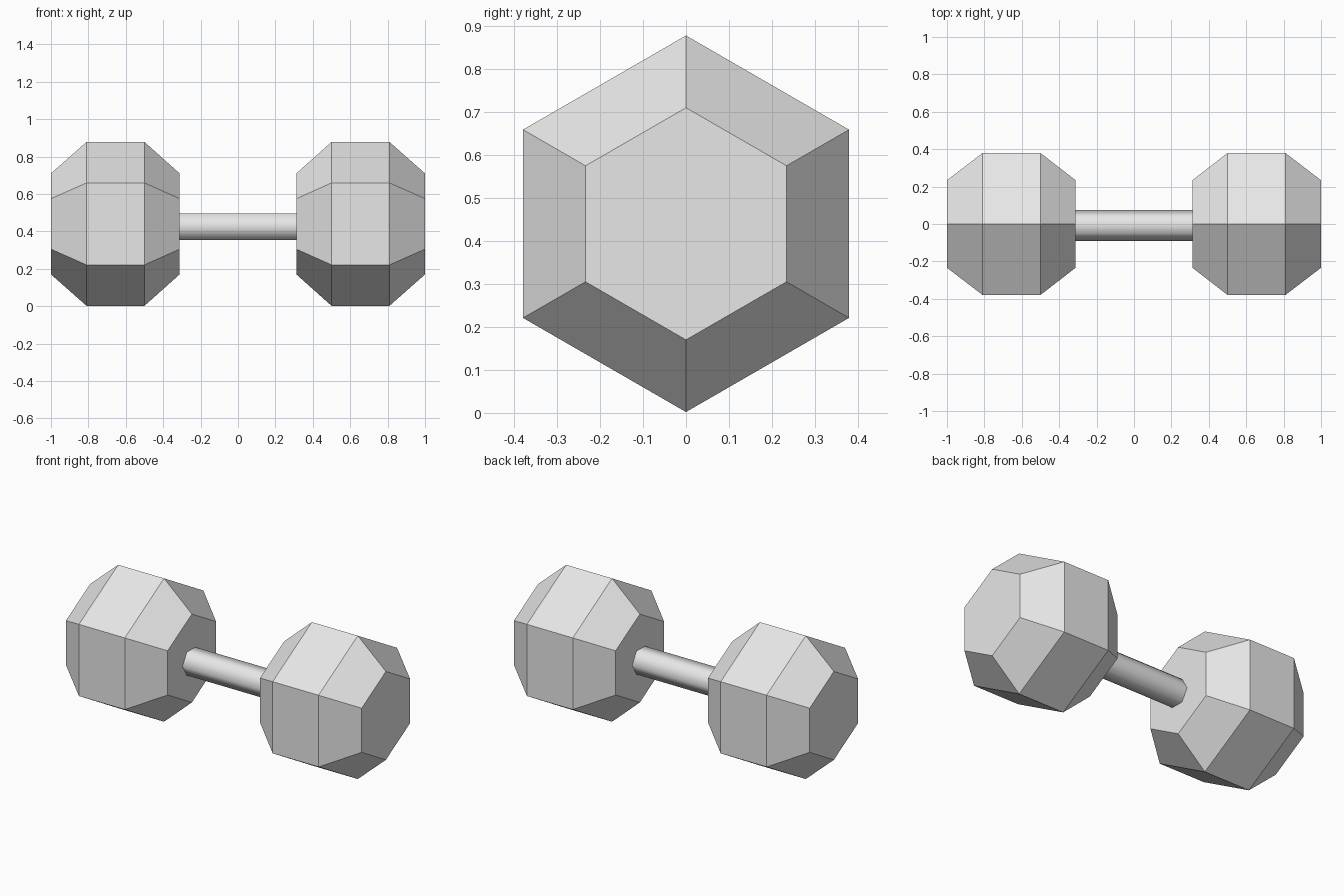
import bpy
import bmesh
from math import cos, sin, pi

cube = bpy.data.objects.get("Cube")
if cube:
    bpy.data.objects.remove(cube, do_unlink=True)

SIDES = 6
CENTRE_Z = 0.44

grey = bpy.data.materials.new("light_grey")
grey.use_nodes = True
colour = (0.8, 0.8, 0.8, 1)
grey.diffuse_color = colour
grey.node_tree.nodes["Principled BSDF"].inputs["Base Color"].default_value = colour


def hex_solid(name, profile, y, z, start, caps, smooth):
    """Sweep (x, radius) rings into a six-sided solid along x."""
    bm = bmesh.new()
    angles = [start + 2 * pi * i / SIDES for i in range(SIDES)]
    rings = [[bm.verts.new((x, y + r * cos(a), z + r * sin(a))) for a in angles]
             for x, r in profile]
    for a, b in zip(rings, rings[1:]):
        for i in range(SIDES):
            j = (i + 1) % SIDES
            bm.faces.new((a[i], a[j], b[j], b[i]))
    if caps:
        bm.faces.new(rings[0])
        bm.faces.new(rings[-1])
    bmesh.ops.recalc_face_normals(bm, faces=bm.faces)
    for face in bm.faces:
        face.smooth = smooth
    mesh = bpy.data.meshes.new(name)
    bm.to_mesh(mesh)
    bm.free()
    mesh.materials.append(grey)
    obj = bpy.data.objects.new(name, mesh)
    bpy.context.collection.objects.link(obj)
    return obj


# Bevelled hexagonal weights, standing on a corner
weight_profile = [(0.312, 0.27), (0.5, 0.438), (0.81, 0.438), (1.0, 0.27)]
for side, sign in (("left", 1), ("right", -1)):
    hex_solid(side + "_weight", [(sign * x, r) for x, r in weight_profile],
              0, CENTRE_Z, pi / 2, True, False)

# Smooth-shaded handle, flat side up, open ends hidden against the weights
handle = hex_solid("handle", [(-0.312, 0.082), (0.312, 0.082)],
                   -0.008, CENTRE_Z - 0.015, 0, False, True)
